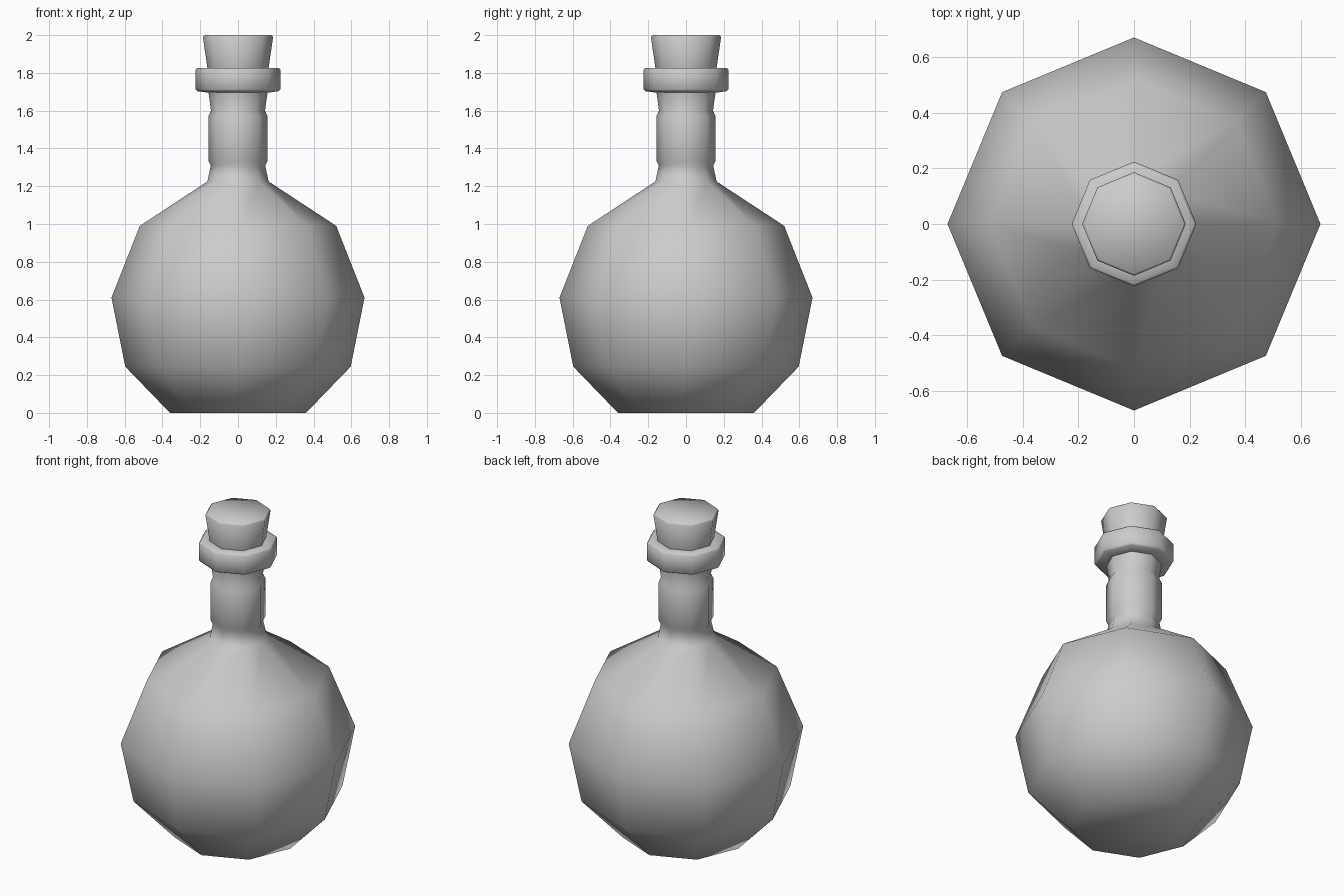
import bpy, bmesh, math

if "Cube" in bpy.data.objects:
    bpy.data.objects.remove(bpy.data.objects["Cube"])

SIDES = 8


def lathe(name, profile, cap_bottom=True, cap_top=True):
    """Turn a (radius, z) profile into an eight-sided smooth-shaded part."""
    bm = bmesh.new()
    rings = []
    for r, z in profile:
        rings.append([bm.verts.new((r * math.cos(math.tau * i / SIDES),
                                    r * math.sin(math.tau * i / SIDES), z))
                      for i in range(SIDES)])
    for a, b in zip(rings, rings[1:]):
        for i in range(SIDES):
            j = (i + 1) % SIDES
            bm.faces.new((a[i], a[j], b[j], b[i]))
    if cap_bottom:
        bm.faces.new(rings[0][::-1])
    if cap_top:
        bm.faces.new(rings[-1])
    mesh = bpy.data.meshes.new(name)
    bm.to_mesh(mesh)
    bm.free()
    obj = bpy.data.objects.new(name, mesh)
    bpy.context.collection.objects.link(obj)
    bpy.ops.object.select_all(action='DESELECT')
    obj.select_set(True)
    bpy.context.view_layer.objects.active = obj
    bpy.ops.object.shade_smooth_by_angle(angle=math.radians(60))
    return obj


# Round flask body running up into the slim neck
lathe("flask_body", [(0.36, 0), (0.597, 0.245), (0.67, 0.61), (0.52, 0.99),
                     (0.162, 1.225), (0.144, 1.31), (0.157, 1.335),
                     (0.157, 1.57), (0.143, 1.60), (0.156, 1.695)],
      cap_top=False)

# Collar at the mouth
lathe("flask_lip", [(0.156, 1.695), (0.215, 1.703), (0.224, 1.712),
                    (0.224, 1.818), (0.215, 1.827), (0.155, 1.827)],
      cap_bottom=False, cap_top=False)

# Tapered cork stopper
lathe("cork", [(0.155, 1.79), (0.162, 1.827), (0.186, 1.99), (0.178, 2.0)])
